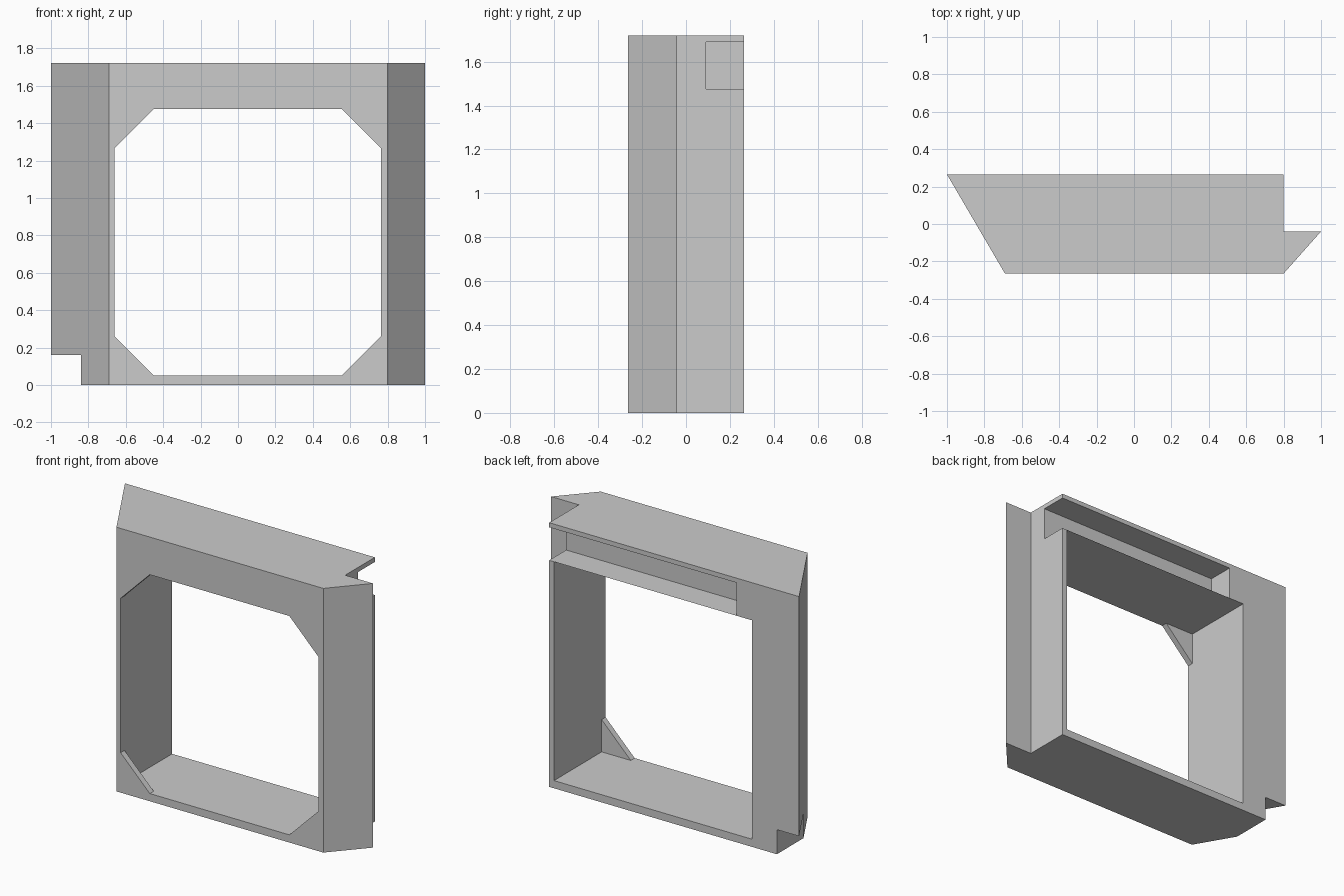
import bpy, bmesh
from mathutils import Vector

if "Cube" in bpy.data.objects:
    bpy.data.objects.remove(bpy.data.objects["Cube"], do_unlink=True)

GREY = (0.6, 0.6, 0.6, 1.0)
grey = bpy.data.materials.new("plain_grey")
grey.use_nodes = True
grey.diffuse_color = GREY
grey.node_tree.nodes["Principled BSDF"].inputs["Base Color"].default_value = GREY

HEIGHT, FRONT, BACK = 1.72, -0.265, 0.265
LEFT, RIGHT, LOW, HIGH = -0.66, 0.765, 0.05, 1.475  # window opening


def prism(name, points, offset):
    """Extrude a closed outline along an offset."""
    bm = bmesh.new()
    face = bm.faces.new([bm.verts.new(p) for p in points])
    new = bmesh.ops.extrude_face_region(bm, geom=[face])["geom"]
    verts = [v for v in new if isinstance(v, bmesh.types.BMVert)]
    bmesh.ops.translate(bm, verts=verts, vec=Vector(offset))
    bmesh.ops.recalc_face_normals(bm, faces=bm.faces)
    mesh = bpy.data.meshes.new(name)
    bm.to_mesh(mesh)
    bm.free()
    mesh.materials.append(grey)
    obj = bpy.data.objects.new(name, mesh)
    bpy.context.collection.objects.link(obj)
    return obj


def cut_box(target, x0, x1, y0, y1, z0, z1):
    """Remove a box from the target."""
    cutter = prism("cutter", [(x0, y0, z0), (x1, y0, z0), (x1, y1, z0), (x0, y1, z0)],
                   (0, 0, z1 - z0))
    cutter.hide_render = True
    mod = target.modifiers.new("cut", "BOOLEAN")
    mod.operation, mod.solver, mod.object = "DIFFERENCE", "EXACT", cutter
    bpy.context.view_layer.objects.active = target
    bpy.ops.object.modifier_apply(modifier=mod.name)
    bpy.data.objects.remove(cutter, do_unlink=True)


# Frame with slanted ends and a pointed side fin
plan = [(-1, BACK), (-0.69, FRONT), (0.8, FRONT), (1, -0.04), (0.8, -0.04), (0.8, BACK)]
frame = prism("frame", [(x, y, 0) for x, y in plan], (0, 0, HEIGHT))

# Window opening, lower corner notch and upper slot in the back
cut_box(frame, LEFT, RIGHT, -1, 1, LOW, HIGH)
cut_box(frame, -1.5, -0.84, -1, 1, -0.5, 0.16)
cut_box(frame, -0.55, 0.95, 0.09, 1, HIGH, 1.69)

# Thin corner gussets flush with the front
for side, x, dx in (("right", LEFT, 0.21), ("left", RIGHT, -0.21)):
    for level, z, dz in (("lower", LOW, 0.21), ("upper", HIGH, -0.21)):
        prism(f"{level}_{side}_gusset",
              [(x, FRONT, z), (x + dx, FRONT, z), (x, FRONT, z + dz)], (0, 0.04, 0))
